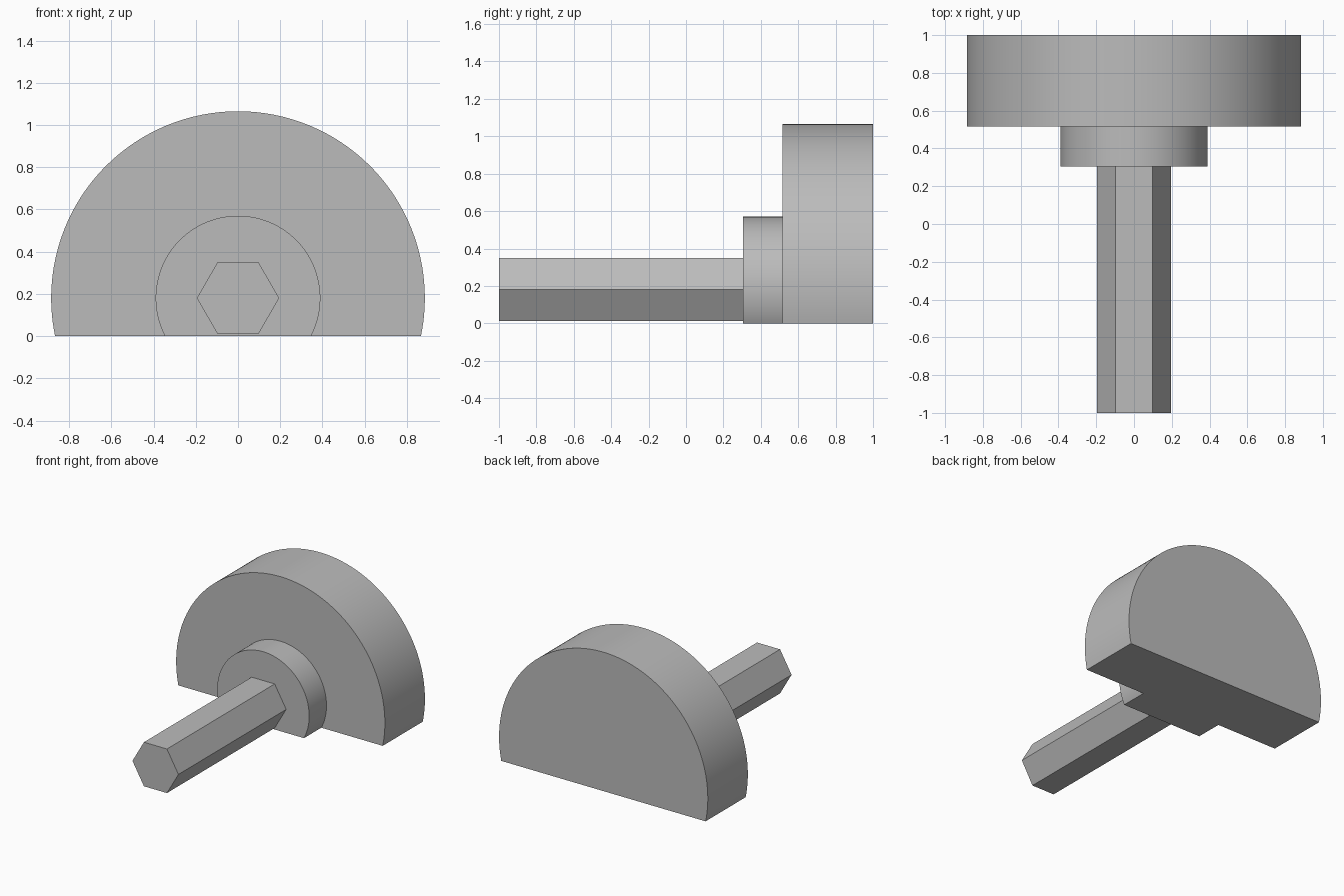
import bpy, bmesh, math

if "Cube" in bpy.data.objects:
    bpy.data.objects.remove(bpy.data.objects["Cube"])

AXIS_Z = 0.18  # height of the shared axis

grey = bpy.data.materials.new("plain grey")
grey.diffuse_color = (0.5, 0.5, 0.5, 1)
grey.use_nodes = True
grey.node_tree.nodes["Principled BSDF"].inputs["Base Color"].default_value = grey.diffuse_color


def extrude_profile(name, points, y0, y1, smooth=False):
    """Extrude an XZ outline along y from y0 to y1."""
    bm = bmesh.new()
    face = bm.faces.new([bm.verts.new((x, y0, z)) for x, z in points])
    out = bmesh.ops.extrude_face_region(bm, geom=[face])
    verts = [v for v in out["geom"] if isinstance(v, bmesh.types.BMVert)]
    bmesh.ops.translate(bm, verts=verts, vec=(0, y1 - y0, 0))
    bmesh.ops.recalc_face_normals(bm, faces=bm.faces)
    mesh = bpy.data.meshes.new(name)
    bm.to_mesh(mesh)
    bm.free()
    mesh.materials.append(grey)
    obj = bpy.data.objects.new(name, mesh)
    bpy.context.collection.objects.link(obj)
    if smooth:
        bpy.ops.object.select_all(action='DESELECT')
        obj.select_set(True)
        bpy.context.view_layer.objects.active = obj
        bpy.ops.object.shade_smooth_by_angle(angle=math.radians(30))
    return obj


def flat_bottom_disc(radius, steps=96):
    """Circle about the axis, cut off flat at z = 0."""
    dip = math.asin(AXIS_Z / radius)
    angles = [-dip + (math.pi + 2 * dip) * i / steps for i in range(steps + 1)]
    return [(radius * math.cos(a), AXIS_Z + radius * math.sin(a)) for a in angles]


# Large flat-bottomed head
extrude_profile("head", flat_bottom_disc(0.885), 0.515, 1.0, smooth=True)

# Smaller flat-bottomed collar in front of the head
extrude_profile("collar", flat_bottom_disc(0.39), 0.305, 0.515, smooth=True)

# Hexagonal shaft
hexagon = [(0.195 * math.cos(i * math.pi / 3), AXIS_Z + 0.195 * math.sin(i * math.pi / 3))
           for i in range(6)]
extrude_profile("hex_shaft", hexagon, -1.0, 0.305)
